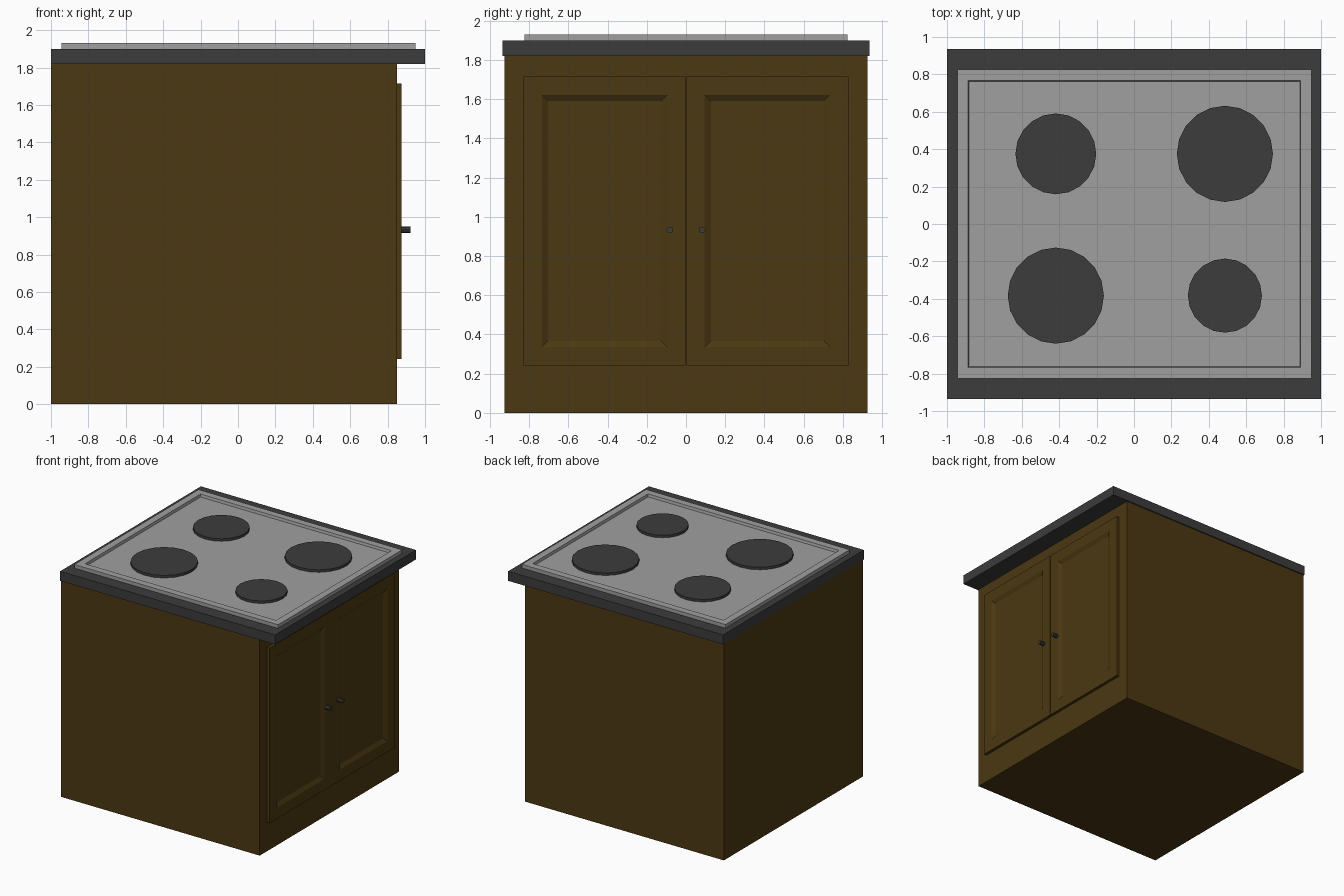
import bpy, bmesh, math
from mathutils import Vector

if "Cube" in bpy.data.objects:
    bpy.data.objects.remove(bpy.data.objects["Cube"])


def material(name, rgb):
    m = bpy.data.materials.new(name)
    m.diffuse_color = (*rgb, 1)
    m.use_nodes = True
    m.node_tree.nodes["Principled BSDF"].inputs["Base Color"].default_value = m.diffuse_color
    return m


WOOD = material("dark_wood", (0.07, 0.04, 0.006))
DARK = material("charcoal", (0.045, 0.045, 0.045))
STEEL = material("steel", (0.35, 0.35, 0.35))


def finish(bm, name, mat):
    bmesh.ops.recalc_face_normals(bm, faces=bm.faces)
    me = bpy.data.meshes.new(name)
    bm.to_mesh(me)
    bm.free()
    me.materials.append(mat)
    ob = bpy.data.objects.new(name, me)
    bpy.context.collection.objects.link(ob)
    return ob


def box_bm(lo, hi):
    bm = bmesh.new()
    bmesh.ops.create_cube(bm, size=1)
    for v in bm.verts:
        v.co = [a + (b - a) * (c + 0.5) for a, b, c in zip(lo, hi, v.co)]
    return bm


def recess(bm, axis, margin, slope, depth):
    """Inset the +axis face, then sink a slightly smaller floor into it."""
    bm.normal_update()
    d = Vector([float(i == axis) for i in range(3)])
    face = max(bm.faces, key=lambda f: f.normal.dot(d))
    bmesh.ops.inset_region(bm, faces=[face], thickness=margin)
    bmesh.ops.inset_region(bm, faces=[face], thickness=slope, depth=-depth)


def disc(name, loc, r, depth, sides, mat, along_x=False):
    bm = bmesh.new()
    bmesh.ops.create_cone(bm, cap_ends=True, segments=sides,
                          radius1=r, radius2=r, depth=depth)
    ob = finish(bm, name, mat)
    ob.location = loc
    if along_x:
        ob.rotation_euler.y = math.pi / 2
    return ob


# cabinet and worktop
finish(box_bm((-1, -0.925, 0), (0.85, 0.925, 1.82)), "cabinet_body", WOOD)
finish(box_bm((-1, -0.935, 1.82), (1, 0.935, 1.90)), "worktop", DARK)

# hob tray with a sunken floor
bm = box_bm((-0.945, -0.825, 1.90), (0.95, 0.825, 1.93))
recess(bm, 2, 0.083, 0.007, 0.022)
finish(bm, "hob_tray", STEEL)

# hot plates
for i, (x, y, r) in enumerate([(-0.418, 0.375, 0.216), (0.486, 0.375, 0.257),
                               (-0.418, -0.383, 0.257), (0.486, -0.383, 0.198)]):
    disc(f"hot_plate_{i + 1}", (x, y, 1.9175), r, 0.023, 20, DARK)

# pair of panelled doors with knobs
for side, s in (("left", -1), ("right", 1)):
    ys = sorted((0.002 * s, 0.828 * s))
    bm = box_bm((0.85, ys[0], 0.243), (0.875, ys[1], 1.715))
    recess(bm, 0, 0.131, 0.045, 0.018)
    finish(bm, f"door_{side}", WOOD)
    disc(f"knob_{side}", (0.898, 0.082 * s, 0.933), 0.017, 0.05, 8, DARK, True)
